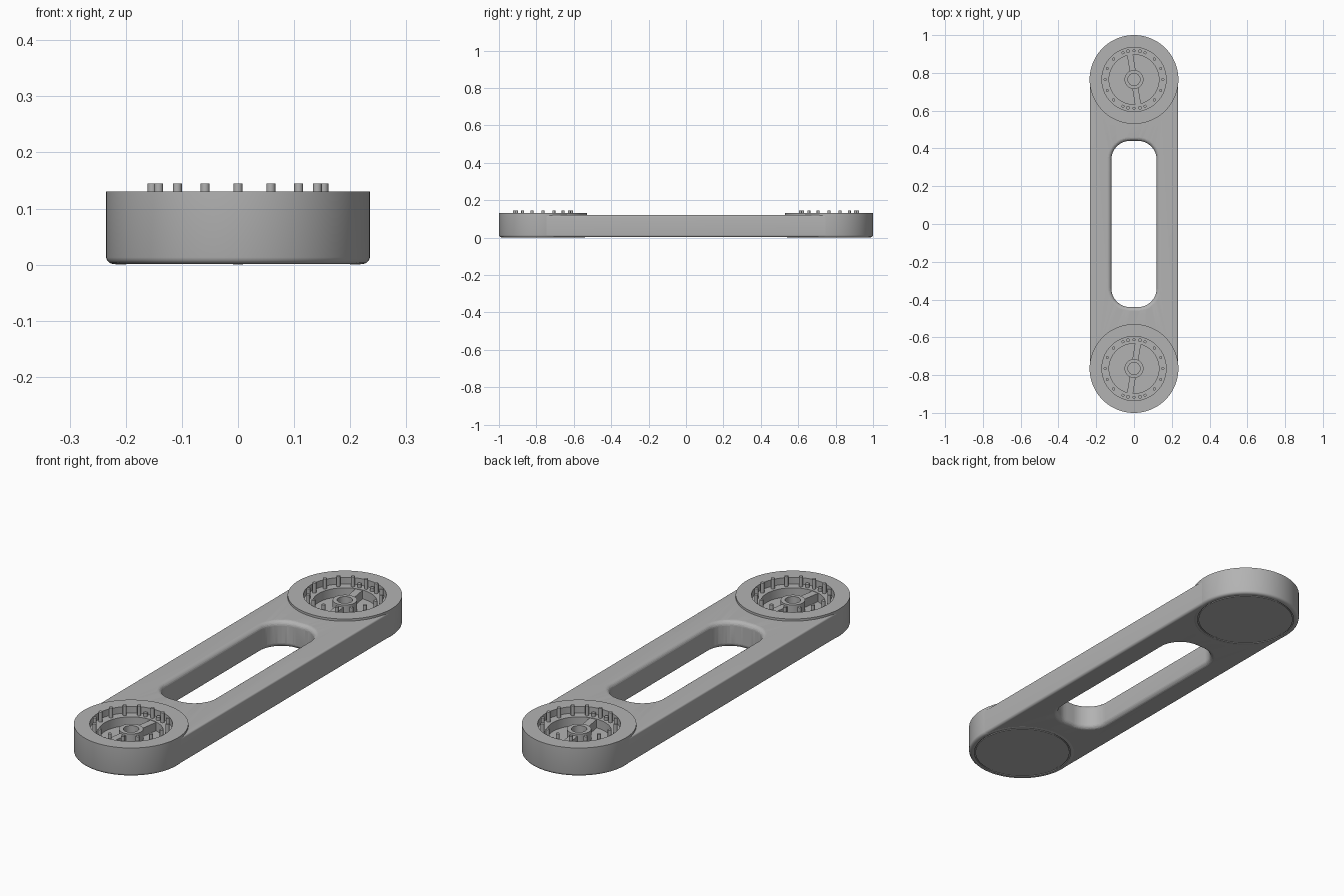
import bpy, bmesh, math
from mathutils import Matrix, Vector

cube = bpy.data.objects.get("Cube")
if cube:
    bpy.data.objects.remove(cube, do_unlink=True)

grey = bpy.data.materials.new("plain grey")
grey.use_nodes = True
colour = (0.45, 0.45, 0.45, 1)
grey.diffuse_color = colour
grey.node_tree.nodes["Principled BSDF"].inputs["Base Color"].default_value = colour

END_Y = 0.765      # centre of each round end
R = 0.235          # radius of each round end


def make(name, bm, smooth=True):
    bmesh.ops.recalc_face_normals(bm, faces=bm.faces)
    mesh = bpy.data.meshes.new(name)
    bm.to_mesh(mesh)
    bm.free()
    ob = bpy.data.objects.new(name, mesh)
    bpy.context.collection.objects.link(ob)
    mesh.materials.append(grey)
    if smooth:
        shade(ob)
    return ob


def shade(ob):
    bpy.ops.object.select_all(action='DESELECT')
    ob.select_set(True)
    bpy.context.view_layer.objects.active = ob
    bpy.ops.object.shade_smooth_by_angle(angle=math.radians(35))


def rounded_rect(hx, hy, r, n=24):
    pts = []
    for q, (sx, sy) in enumerate([(1, 1), (-1, 1), (-1, -1), (1, -1)]):
        for i in range(n + 1):
            a = math.pi / 2 * (q + i / n)
            pts.append((sx * (hx - r) + r * math.cos(a), sy * (hy - r) + r * math.sin(a)))
    return pts


def loft(name, hx, hy, r, levels, smooth=True):
    """Stack rounded rectangles; levels are (z, outward offset)."""
    bm = bmesh.new()
    rings = [[bm.verts.new((x, y, z)) for x, y in rounded_rect(hx + d, hy + d, r + d)]
             for z, d in levels]
    for a, b in zip(rings, rings[1:]):
        for i in range(len(a)):
            j = (i + 1) % len(a)
            bm.faces.new((a[i], a[j], b[j], b[i]))
    bm.faces.new(rings[0])
    bm.faces.new(rings[-1])
    bmesh.ops.remove_doubles(bm, verts=bm.verts, dist=1e-5)
    return make(name, bm, smooth)


def lathe(name, profile, y, steps=96):
    bm = bmesh.new()
    verts = [bm.verts.new((r, 0, z)) for r, z in profile]
    edges = [bm.edges.new(p) for p in zip(verts, verts[1:])]
    bmesh.ops.spin(bm, geom=verts + edges, cent=(0, 0, 0), axis=(0, 0, 1),
                   angle=2 * math.pi, steps=steps)
    bmesh.ops.remove_doubles(bm, verts=bm.verts, dist=1e-5)
    bmesh.ops.translate(bm, verts=bm.verts, vec=(0, y, 0))
    return make(name, bm)


def pegs(name, spots, r, z0, z1, sides=12):
    bm = bmesh.new()
    for x, y in spots:
        bmesh.ops.create_cone(bm, cap_ends=True, segments=sides, radius1=r, radius2=r,
                              depth=z1 - z0, matrix=Matrix.Translation((x, y, (z0 + z1) / 2)))
    return make(name, bm)


def around(y, r, degrees):
    return [(r * math.cos(math.radians(a)), y + r * math.sin(math.radians(a))) for a in degrees]


def arc(z_edge, up, r, outward, n=6):
    """Rounded edge levels from the wall to the flat face."""
    out = []
    for i in range(n + 1):
        a = math.pi / 2 * i / n
        out.append((z_edge - up * r * (1 - math.sin(a)), outward * r * (1 - math.cos(a))))
    return out


# Long link body with softened edges
TOP, BOTTOM = 0.12, 0.002
body = loft("link_body", R - 0.001, 0.999, R - 0.001,
            arc(BOTTOM, -1, 0.012, -1)[::-1] + arc(TOP, 1, 0.008, -1))

# Cutters: flared middle slot and openings for the two end housings
cutters = [loft("slot_cutter", 0.12, 0.44, 0.1,
                [(-0.02, 0.02)] + arc(BOTTOM, -1, 0.02, 1)[::-1]
                + arc(TOP, 1, 0.02, 1) + [(0.14, 0.02)], False)]
for s in (-1, 1):
    cutters.append(pegs("housing_cutter", [(0, s * END_Y)], 0.222, -0.05, 0.2, 96))
bpy.context.view_layer.objects.active = body
for c in cutters:
    c.hide_render = True
    mod = body.modifiers.new("cut", 'BOOLEAN')
    mod.operation = 'DIFFERENCE'
    mod.solver = 'EXACT'
    mod.object = c
    bpy.ops.object.modifier_apply(modifier=mod.name)
for c in cutters:
    bpy.data.objects.remove(c, do_unlink=True)
shade(body)

# Round end housing: hub, floor, ledge, rim, wall, rounded foot, cover groove
housing = [(0, 0.03), (0.032, 0.03), (0.032, 0.107), (0.05, 0.107), (0.05, 0.06),
           (0.132, 0.06), (0.132, 0.1), (0.17, 0.1), (0.17, 0.13), (R, 0.13),
           (R, 0.013), (0.2335, 0.0075), (0.229, 0.003), (0.223, 0.001),
           (0.212, 0.001), (0.212, 0.005), (0.207, 0.005), (0.207, 0.001), (0, 0.001)]

for s, side in ((-1, "front"), (1, "back")):
    y = s * END_Y
    lathe(side + "_housing", housing, y)
    # Ring of tall pins on the ledge, with short bosses between some of them
    pegs(side + "_pins", around(y, 0.153, [i * 22.5 for i in range(16)]), 0.008, 0.095, 0.145)
    pegs(side + "_bosses", around(y, 0.153, (78, 102, 258, 282)), 0.009, 0.095, 0.115)
    # Cover screws underneath
    pegs(side + "_cover_screws", around(y, 0.209, (0, 90, 180, 270)), 0.009, 0.0, 0.01)
    # Two slanted spokes joining hub and ledge
    bm = bmesh.new()
    for k in (-1, 1):
        turn = Matrix.Translation((0, y, 0)) @ Matrix.Rotation(math.radians(9 * s), 4, 'Z')
        bmesh.ops.create_cube(bm, size=1, matrix=turn
                              @ Matrix.Translation((0, k * 0.0905, 0.0775))
                              @ Matrix.Diagonal(Vector((0.032, 0.087, 0.041, 1))))
    make(side + "_spokes", bm, False)
